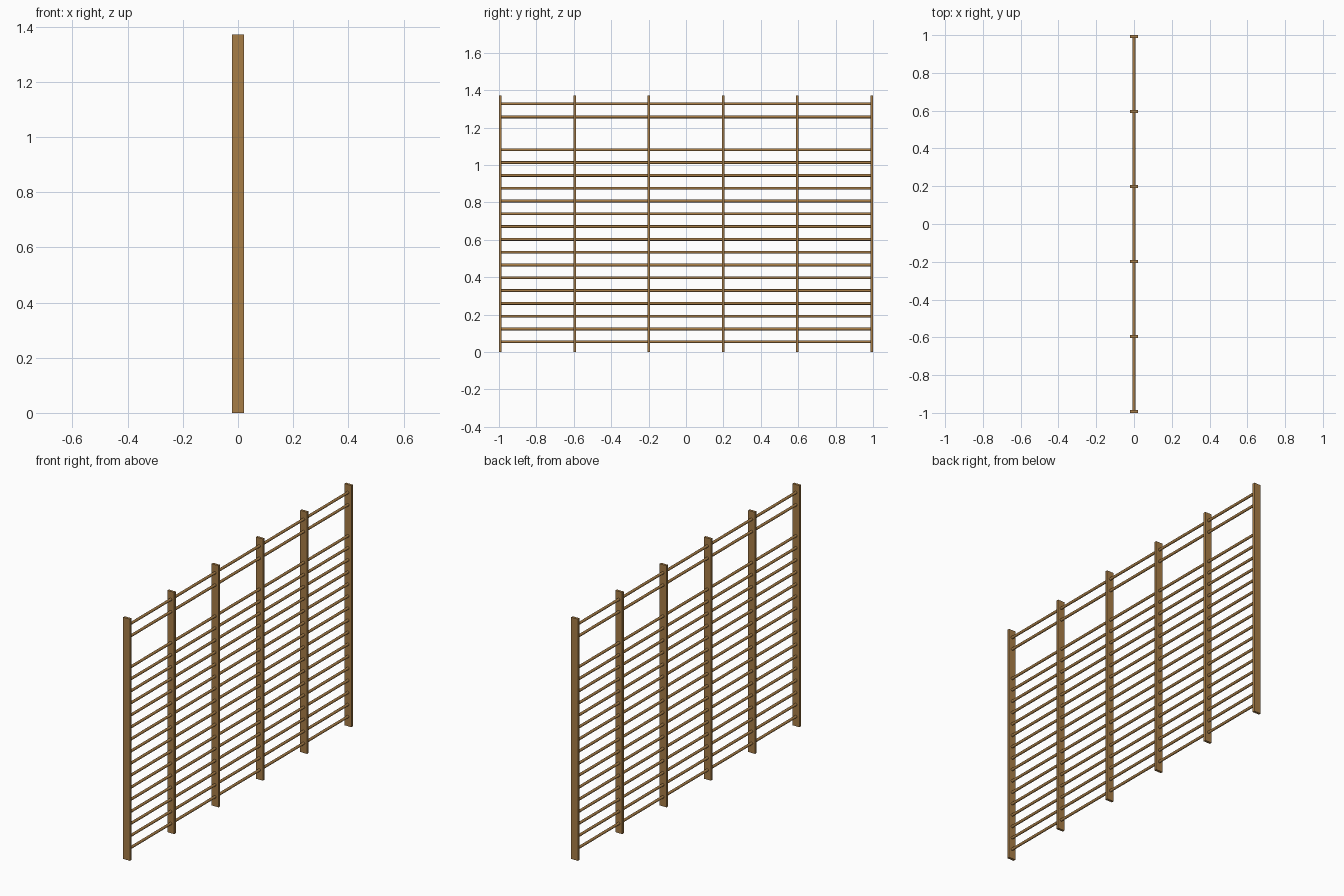
import bpy
import math

if "Cube" in bpy.data.objects:
    bpy.data.objects.remove(bpy.data.objects["Cube"], do_unlink=True)

HEIGHT = 1.372
POST_WIDTH, POST_DEPTH = 0.043, 0.014
RAIL_RADIUS = 0.0075
POST_COUNT = 6
SPAN = 2 - POST_DEPTH   # distance between the centres of the outer posts

# Warm wood
wood = bpy.data.materials.new("warm_wood")
wood.use_nodes = True
colour = (0.39, 0.205, 0.062, 1)
wood.diffuse_color = colour
shader = wood.node_tree.nodes["Principled BSDF"]
shader.inputs["Base Color"].default_value = colour
shader.inputs["Roughness"].default_value = 0.7


def add_post(index):
    y = -SPAN / 2 + SPAN * index / (POST_COUNT - 1)
    bpy.ops.mesh.primitive_cube_add(size=1, location=(0, y, HEIGHT / 2))
    post = bpy.context.object
    post.name = f"upright_post_{index + 1}"
    post.scale = (POST_WIDTH, POST_DEPTH, HEIGHT)
    bpy.ops.object.transform_apply(location=False, rotation=False, scale=True)
    post.data.materials.append(wood)


def add_rail(index, z):
    bpy.ops.mesh.primitive_cylinder_add(
        vertices=16, radius=RAIL_RADIUS, depth=SPAN,
        location=(0, 0, z), rotation=(math.pi / 2, 0, 0))
    rail = bpy.context.object
    rail.name = f"round_rail_{index + 1}"
    rail.data.materials.append(wood)
    bpy.ops.object.shade_smooth_by_angle(angle=math.radians(40))


# Upright posts
for i in range(POST_COUNT):
    add_post(i)

# Evenly spaced lower rails, then a gap and two top rails
rail_heights = [0.055 + 0.0684 * i for i in range(16)] + [1.257, 1.327]
for i, z in enumerate(rail_heights):
    add_rail(i, z)
